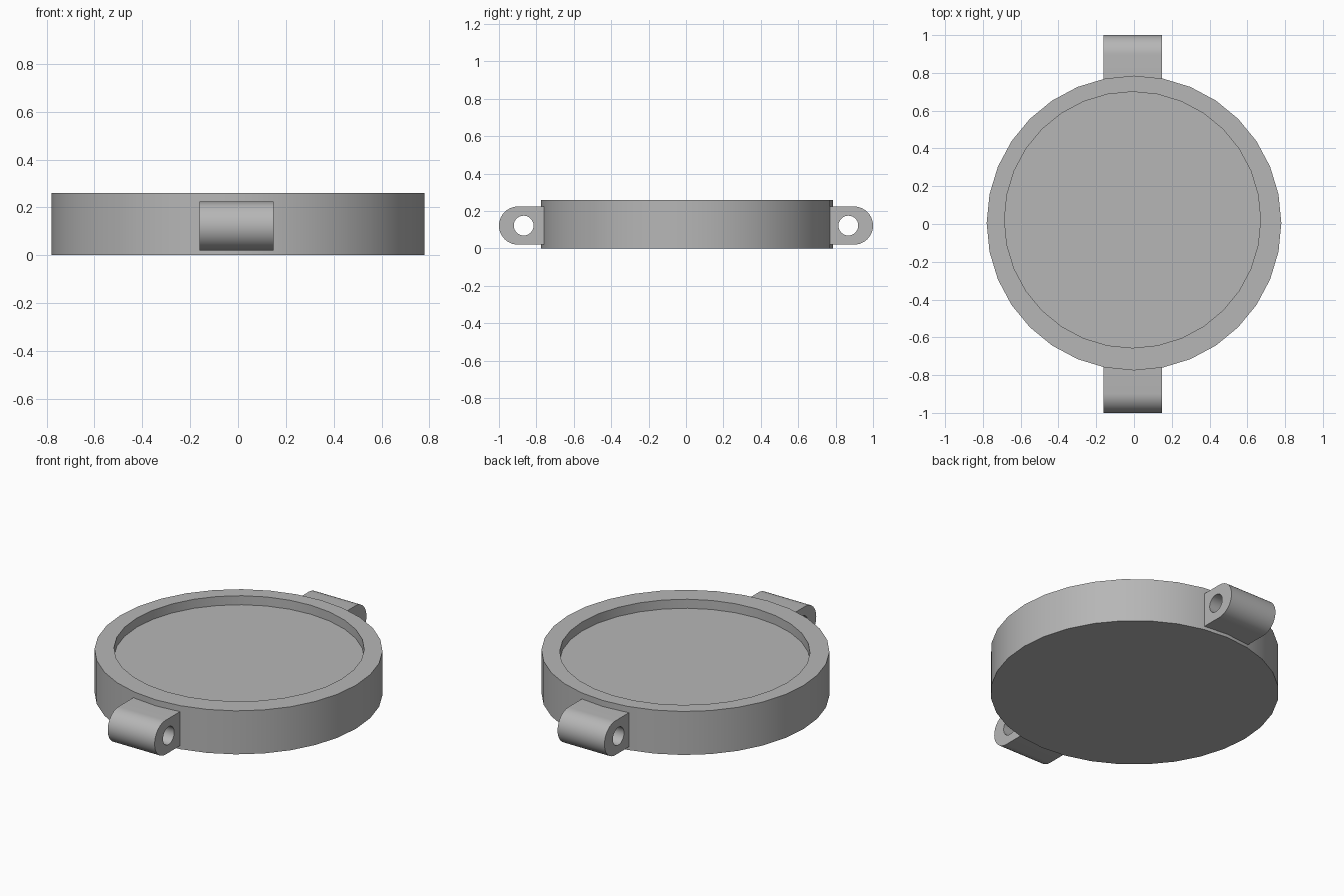
import bpy, bmesh, math
from mathutils import Matrix

if "Cube" in bpy.data.objects:
    bpy.data.objects.remove(bpy.data.objects["Cube"], do_unlink=True)

grey = bpy.data.materials.new("plain_grey")
grey.use_nodes = True
COLOUR = (0.47, 0.47, 0.47, 1)
grey.diffuse_color = COLOUR
grey.node_tree.nodes["Principled BSDF"].inputs["Base Color"].default_value = COLOUR


def finish(bm, name):
    """Turn a bmesh into a named grey object with sharp edges kept."""
    bmesh.ops.remove_doubles(bm, verts=bm.verts, dist=1e-5)
    bmesh.ops.recalc_face_normals(bm, faces=bm.faces)
    mesh = bpy.data.meshes.new(name)
    bm.to_mesh(mesh)
    bm.free()
    mesh.materials.append(grey)
    obj = bpy.data.objects.new(name, mesh)
    bpy.context.collection.objects.link(obj)
    bpy.ops.object.select_all(action='DESELECT')
    obj.select_set(True)
    bpy.context.view_layer.objects.active = obj
    bpy.ops.object.shade_smooth_by_angle(angle=math.radians(30))
    return obj


def arc(cx, cy, r, start, end, steps):
    angles = [math.radians(start + (end - start) * i / steps) for i in range(steps + 1)]
    return [(cx + r * math.cos(a), cy + r * math.sin(a)) for a in angles]


# Round dish: outer wall, rim and a slightly off-centre shallow recess
SIDES = 32
HEIGHT, FLOOR = 0.26, 0.206
OUTER, RECESS = (0, 0.005, 0.78), (-0.008, 0.022, 0.678)
bm = bmesh.new()
rings = []
for (cx, cy, r), z in ((OUTER, 0), (OUTER, HEIGHT), (RECESS, HEIGHT), (RECESS, FLOOR)):
    rings.append([bm.verts.new((x, y, z)) for x, y in arc(cx, cy, r, 0, 360, SIDES)[:-1]])
for low, high in zip(rings, rings[1:]):
    for i in range(SIDES):
        j = (i + 1) % SIDES
        bm.faces.new((low[i], low[j], high[j], high[i]))
bm.faces.new(rings[0])
bm.faces.new(rings[-1])
finish(bm, "dish")


# Pierced lugs: a rounded outline with a pin hole, extruded sideways
def lug(name, side):
    mid, radius, root = 0.122, 0.102, 0.74
    outline = [(root, mid - radius)] + arc(1 - radius, mid, radius, -90, 90, 20) + [(root, mid + radius)]
    hole = arc(0.868, mid, 0.053, 0, 360, 28)[:-1]
    curve = bpy.data.curves.new(name + "_profile", 'CURVE')
    curve.dimensions = '2D'
    curve.fill_mode = 'BOTH'
    curve.extrude = 0.155
    for points in (outline, hole):
        spline = curve.splines.new('POLY')
        spline.points.add(len(points) - 1)
        for p, (y, z) in zip(spline.points, points):
            p.co = (side * y, z, 0, 1)
        spline.use_cyclic_u = True
    helper = bpy.data.objects.new(name + "_helper", curve)
    bpy.context.collection.objects.link(helper)
    mesh = bpy.data.meshes.new_from_object(
        helper.evaluated_get(bpy.context.evaluated_depsgraph_get()))
    bm = bmesh.new()
    bm.from_mesh(mesh)
    bpy.data.objects.remove(helper, do_unlink=True)
    bpy.data.meshes.remove(mesh)
    # Profile axes become y and z; the extrusion runs along x
    bm.transform(Matrix(((0, 0, 1, -0.006), (1, 0, 0, 0), (0, 1, 0, 0), (0, 0, 0, 1))))
    finish(bm, name)


lug("front_lug", -1)
lug("back_lug", 1)
